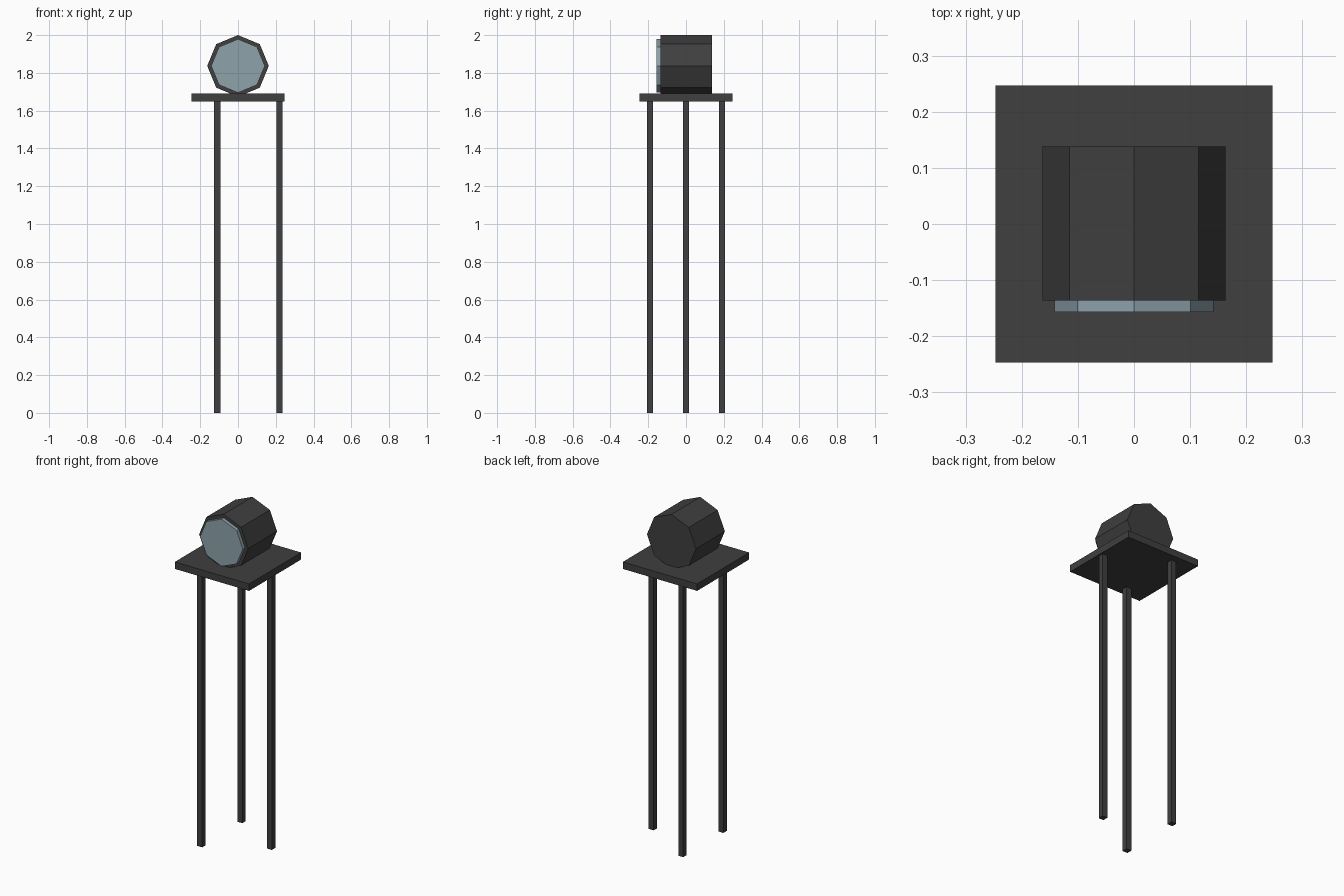
import bpy
from math import cos, sin, pi

if "Cube" in bpy.data.objects:
    bpy.data.objects.remove(bpy.data.objects["Cube"])


def material(name, rgb):
    m = bpy.data.materials.new(name)
    m.diffuse_color = (*rgb, 1)
    m.use_nodes = True
    m.node_tree.nodes["Principled BSDF"].inputs["Base Color"].default_value = m.diffuse_color
    return m


DARK = material("dark_metal", (0.05, 0.05, 0.05))
GLASS = material("pale_glass", (0.27, 0.36, 0.41))


def box(name, loc, size):
    bpy.ops.mesh.primitive_cube_add(size=1, location=loc)
    o = bpy.context.object
    o.name = name
    o.scale = size
    bpy.ops.object.transform_apply(location=False, rotation=False, scale=True)
    o.data.materials.append(DARK)


def octagon(name, radius, y0, y1, mat):
    # eight-sided drum lying along y, with a corner pointing up
    bpy.ops.mesh.primitive_cylinder_add(
        vertices=8, radius=radius, depth=y1 - y0,
        location=(0, (y0 + y1) / 2, LAMP_Z), rotation=(pi / 2, 0, 0))
    o = bpy.context.object
    o.name = name
    o.data.materials.append(mat)


LAMP_Z = 1.837
PLATE_BOTTOM, PLATE_TOP = 1.648, 1.69

# Three legs spaced evenly on a circle
for i in range(3):
    a = i * 2 * pi / 3
    box(f"leg_{i + 1}", (0.22 * cos(a), 0.22 * sin(a), PLATE_BOTTOM / 2),
        (0.033, 0.033, PLATE_BOTTOM))

# Square platform
box("platform", (0, 0, (PLATE_BOTTOM + PLATE_TOP) / 2),
    (0.494, 0.494, PLATE_TOP - PLATE_BOTTOM))

# Lamp housing and its front lens
octagon("lamp_housing", 0.163, -0.136, 0.138, DARK)
octagon("lens", 0.142, -0.157, -0.13, GLASS)
